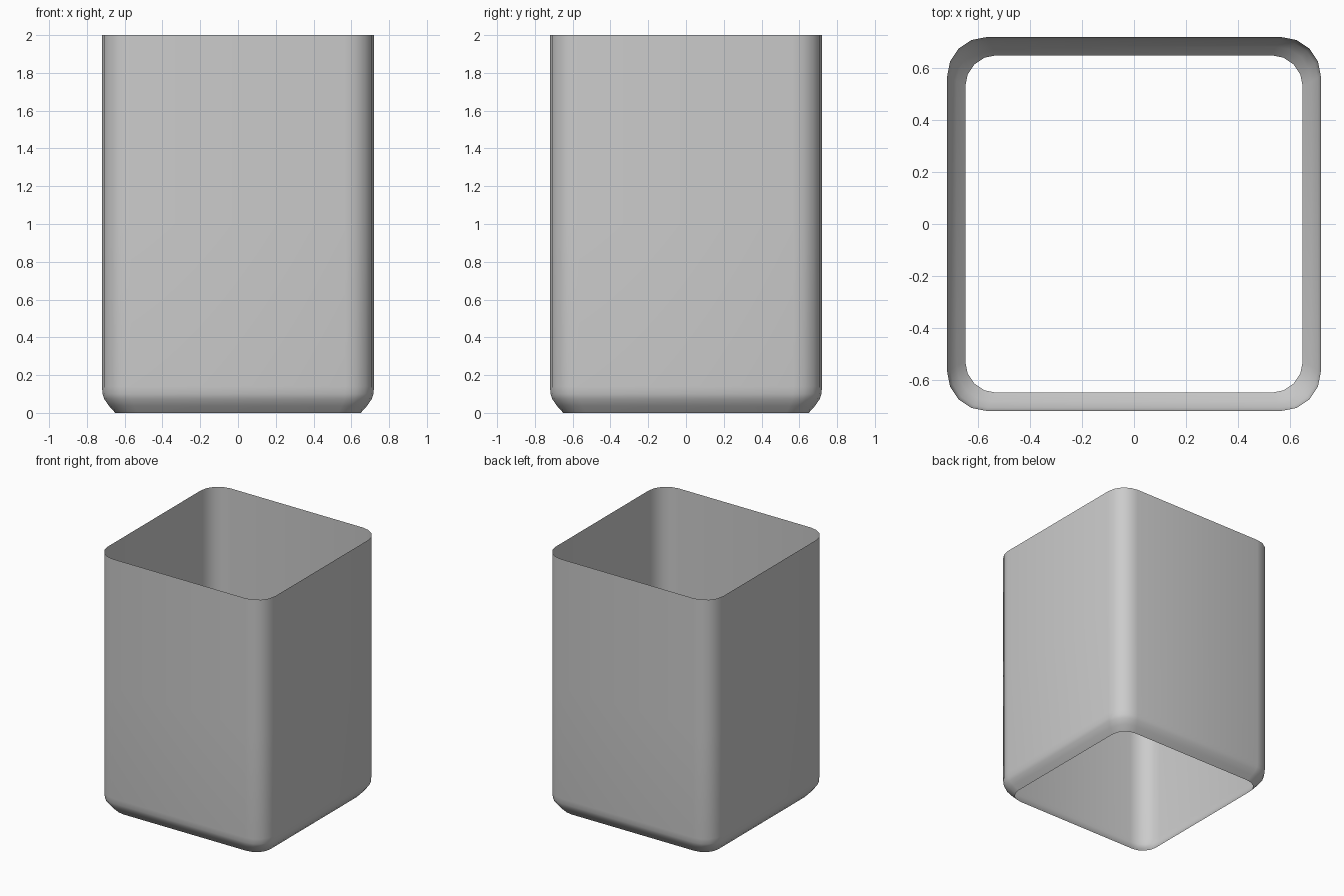
import bpy, bmesh, math

if "Cube" in bpy.data.objects:
    bpy.data.objects.remove(bpy.data.objects["Cube"])

def ring(half, radius, z, segs=4):
    """Rounded-square outline at height z."""
    c = half - radius
    pts = []
    for q, (sx, sy) in enumerate([(1, 1), (-1, 1), (-1, -1), (1, -1)]):
        for i in range(segs + 1):
            a = math.radians(90 * q + 90 * i / segs)
            pts.append((sx * c + radius * math.cos(a), sy * c + radius * math.sin(a), z))
    return pts

# Profile from the tapered bottom lip to the open rim: half width, corner radius, height
profile = [(0.65, 0.12, 0), (0.683, 0.135, 0.037), (0.708, 0.145, 0.073),
           (0.717, 0.15, 0.1), (0.72, 0.152, 0.14), (0.72, 0.152, 1.0), (0.72, 0.152, 2.0)]

# Open single-walled sleeve
bm = bmesh.new()
rings = [[bm.verts.new(p) for p in ring(*level)] for level in profile]
for low, high in zip(rings, rings[1:]):
    n = len(low)
    for i in range(n):
        j = (i + 1) % n
        bm.faces.new((low[i], low[j], high[j], high[i]))
for f in bm.faces:
    f.smooth = True
mesh = bpy.data.meshes.new("square_sleeve")
bm.to_mesh(mesh)
bm.free()
bpy.context.collection.objects.link(bpy.data.objects.new("square_sleeve", mesh))
